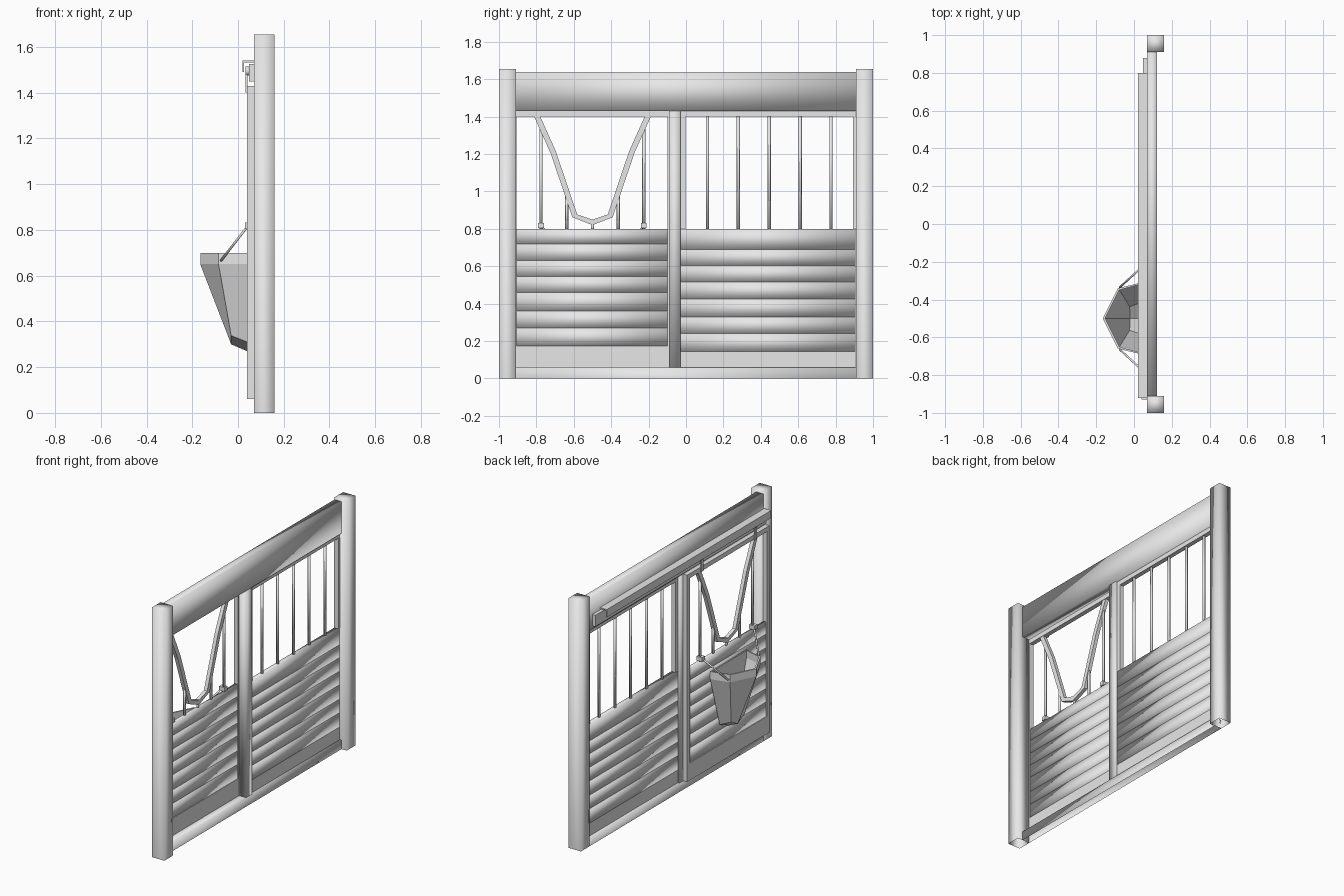
import bpy, bmesh
from mathutils import Vector

cube = bpy.data.objects.get("Cube")
if cube:
    bpy.data.objects.remove(cube, do_unlink=True)

grey = bpy.data.materials.new("plain_grey")
grey.use_nodes = True
grey.diffuse_color = (0.8, 0.8, 0.8, 1)
grey.node_tree.nodes["Principled BSDF"].inputs["Base Color"].default_value = (0.8, 0.8, 0.8, 1)


def finish(name, bm, smooth=False):
    bmesh.ops.recalc_face_normals(bm, faces=bm.faces)
    for f in bm.faces:
        f.smooth = smooth
    mesh = bpy.data.meshes.new(name)
    bm.to_mesh(mesh)
    bm.free()
    mesh.materials.append(grey)
    ob = bpy.data.objects.new(name, mesh)
    bpy.context.collection.objects.link(ob)
    return ob


def box(name, x, y, z, smooth=False, open_bottom=False):
    """Box from (min, max) pairs; smooth ones get softened, rounded-looking sides."""
    bm = bmesh.new()
    bmesh.ops.create_cube(bm, size=1)
    for v in bm.verts:
        v.co = Vector([(a + b) / 2 + c * (b - a) for c, (a, b) in zip(v.co, (x, y, z))])
    if open_bottom:
        low = min(bm.faces, key=lambda f: f.calc_center_median().z)
        bmesh.ops.delete(bm, geom=[low], context='FACES_ONLY')
    return finish(name, bm, smooth)


def rod(name, a, b, radius, sides=6):
    a, b = Vector(a), Vector(b)
    bm = bmesh.new()
    bmesh.ops.create_cone(bm, cap_ends=True, segments=sides, radius1=radius,
                          radius2=radius, depth=(b - a).length)
    turn = (b - a).to_track_quat('Z', 'Y')
    for v in bm.verts:
        v.co = turn @ v.co + (a + b) / 2
    return finish(name, bm, True)


def planks(name, x, y, edges):
    for i, (top, low) in enumerate(zip(edges, edges[1:])):
        box(f"{name}_{i + 1}", x, y, (low, top), smooth=True)


# Main timber frame
WALL = (0.07, 0.122)
for name, y in (("right_post", (-1, -0.91)), ("left_post", (0.91, 1))):
    box(name, (0.07, 0.16), y, (0, 1.655), True, True)
box("top_beam", WALL, (-0.91, 0.91), (1.43, 1.64), True)
box("sill", WALL, (-0.91, 0.91), (0, 0.06), True, True)
box("centre_post", WALL, (-0.09, -0.03), (0.06, 1.43), True)

# Fixed panel with barred window
planks("wall_plank", (0.08, 0.11), (-0.03, 0.905),
       [0.80, 0.69, 0.605, 0.515, 0.425, 0.33, 0.24, 0.145])
box("wall_bottom_rail", (0.08, 0.11), (-0.03, 0.905), (0.06, 0.145))
box("wall_top_rail", (0.08, 0.11), (-0.03, 0.905), (1.40, 1.43))
box("wall_stile_inner", (0.08, 0.11), (-0.03, -0.003), (0.80, 1.40))
box("wall_stile_outer", (0.08, 0.11), (0.893, 0.91), (0.80, 1.40))
for i in range(5):
    y = 0.115 + 0.165 * i
    rod(f"wall_bar_{i + 1}", (0.095, y, 0.79), (0.095, y, 1.41), 0.009)

# Sliding door
DOOR = (0.04, 0.07)
box("door_stile_outer", DOOR, (-0.93, -0.905), (0.06, 1.43))
box("door_stile_inner", DOOR, (-0.10, -0.07), (0.06, 1.43))
box("door_top_rail", DOOR, (-0.905, -0.10), (1.40, 1.43))
box("door_bottom_rail", DOOR, (-0.905, -0.10), (0.06, 0.175))
planks("door_plank", (0.046, 0.066), (-0.905, -0.10),
       [0.80, 0.72, 0.63, 0.545, 0.46, 0.36, 0.27, 0.175])

# V-shaped opening, built as a flat bent strip
MID = -0.50
half = [(0.30, 1.41), (0.21, 1.21), (0.095, 0.87), (0, 0.835)]
path = [Vector((MID - d, z)) for d, z in half] + [Vector((MID + d, z)) for d, z in half[-2::-1]]
bm = bmesh.new()
rings = []
for i, p in enumerate(path):
    t = (path[min(i + 1, len(path) - 1)] - path[max(i - 1, 0)]).normalized()
    n = Vector((-t.y, t.x)) * 0.015
    rings.append([bm.verts.new((x, q.x, q.y)) for x, q in
                  ((0.043, p - n), (0.067, p - n), (0.067, p + n), (0.043, p + n))])
for a, b in zip(rings, rings[1:]):
    for k in range(4):
        bm.faces.new((a[k], a[k - 1], b[k - 1], b[k]))
bm.faces.new(rings[0])
bm.faces.new(rings[-1])
finish("door_v_strip", bm)

rod("door_bar_middle", (0.055, MID, 0.79), (0.055, MID, 0.83), 0.009)
for side, s in (("right", -1), ("left", 1)):
    for part, d, top in (("outer", 0.275, 1.36), ("inner", 0.138, 0.99)):
        y = MID + s * d
        rod(f"door_bar_{part}_{side}", (0.055, y, 0.79), (0.055, y, top), 0.009)

    # Hangers carrying the door on its track
    y = MID + s * 0.28
    box(f"hanger_{side}", (0.033, 0.041), (y - 0.012, y + 0.012), (1.40, 1.51))
    rod(f"roller_{side}", (0.033, y, 1.495), (0.052, y, 1.495), 0.02, 10)

    # Bucket supports
    rod(f"bucket_stay_{side}", (-0.075, MID + s * 0.165, 0.665),
        (0.045, MID + s * 0.275, 0.82), 0.006)
    y = MID + s * 0.275
    box(f"stay_hook_{side}", (0.03, 0.07), (y - 0.015, y + 0.015), (0.805, 0.832))

# Track and cover
box("track_bar", (0.048, 0.07), (-0.91, 0.88), (1.45, 1.525))
box("track_cover_top", (0.02, 0.07), (-0.92, 0.80), (1.532, 1.54))
box("track_cover_front", (0.02, 0.026), (-0.92, 0.80), (1.49, 1.54))

# Faceted feed bucket: vertical rim, tapered body, V-shaped bottom
rim = [(0.04, -0.19), (-0.085, -0.16), (-0.165, 0), (-0.085, 0.16), (0.04, 0.19)]
base = [(0.04, -0.09, 0.31), (-0.03, -0.07, 0.338), (-0.03, 0, 0.30),
        (-0.03, 0.07, 0.338), (0.04, 0.09, 0.31)]
bm = bmesh.new()
upper = [bm.verts.new((x, MID + y, 0.70)) for x, y in rim]
lower = [bm.verts.new((x, MID + y, 0.65)) for x, y in rim]
foot = [bm.verts.new((x, MID + y, z)) for x, y, z in base]
keel = bm.verts.new((0.04, MID, 0.27))
for a, b in ((upper, lower), (lower, foot)):
    for i in range(4):
        bm.faces.new((a[i], a[i + 1], b[i + 1], b[i]))
bm.faces.new((foot[0], foot[1], foot[2], keel))
bm.faces.new((foot[2], foot[3], foot[4], keel))
for a, b in ((upper, lower), (lower, foot)):
    bm.faces.new((a[0], b[0], b[4], a[4]) if b is lower else (a[0], b[0], keel, b[4], a[4]))
bucket = finish("feed_bucket", bm)
wall = bucket.modifiers.new("thickness", 'SOLIDIFY')
wall.thickness = 0.012
wall.offset = -1
